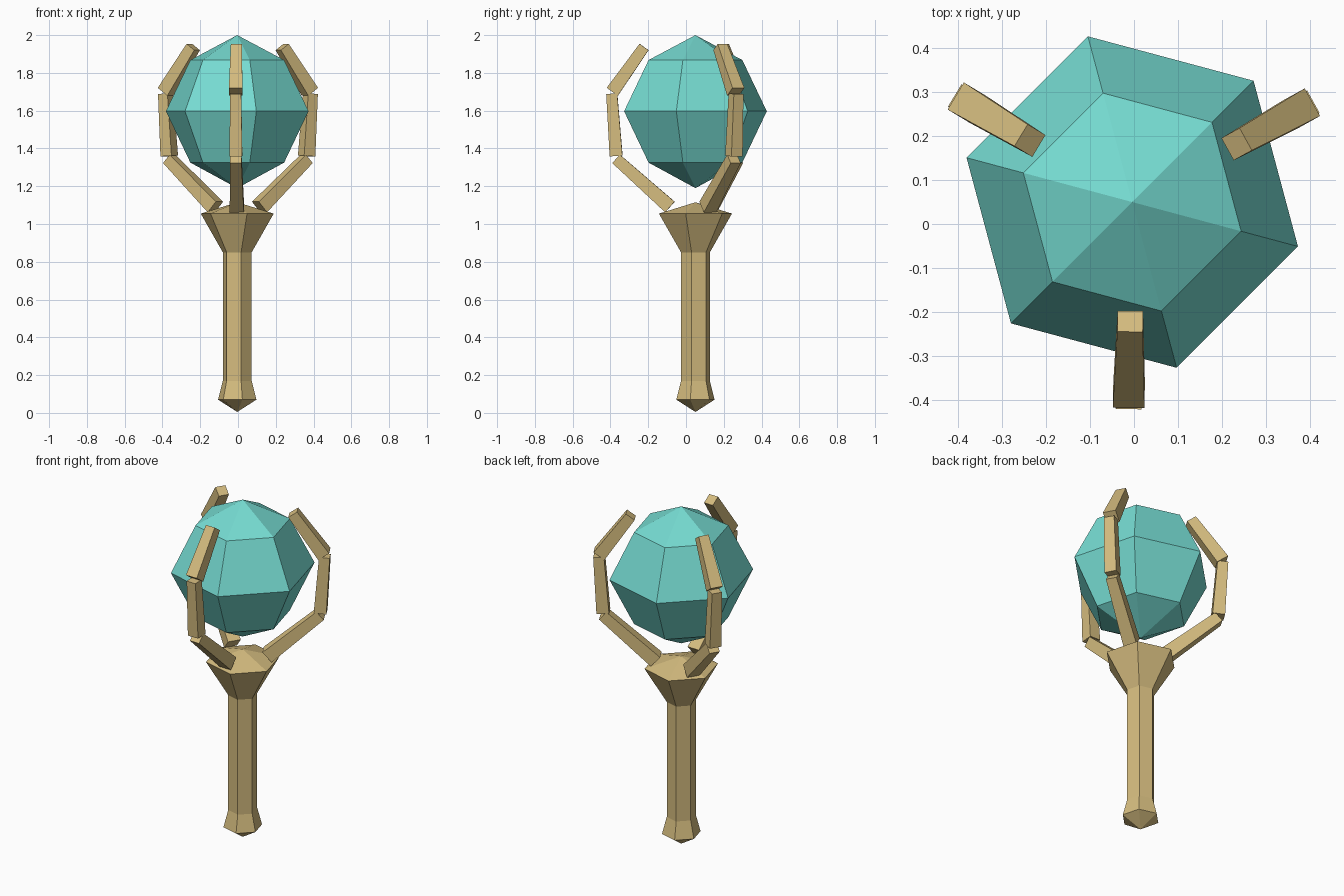
import bpy
import bmesh
from math import cos, sin, radians, sqrt
from mathutils import Vector, Matrix

cube = bpy.data.objects.get("Cube")
if cube:
    bpy.data.objects.remove(cube, do_unlink=True)

AXIS = Vector((-0.004, 0.05, 0))   # shared vertical axis of staff and orb
SIDES = 6


def material(name, rgb):
    mat = bpy.data.materials.new(name)
    mat.use_nodes = True
    mat.diffuse_color = (*rgb, 1)
    mat.node_tree.nodes["Principled BSDF"].inputs["Base Color"].default_value = (*rgb, 1)
    return mat


def add_object(name, bm, mat):
    bmesh.ops.recalc_face_normals(bm, faces=bm.faces)
    mesh = bpy.data.meshes.new(name)
    bm.to_mesh(mesh)
    bm.free()
    mesh.materials.append(mat)
    obj = bpy.data.objects.new(name, mesh)
    obj.location = AXIS
    bpy.context.collection.objects.link(obj)
    return obj


def lathe(name, profile, mat):
    """Six-sided turned solid; profile is (radius, z) with a point at each end."""
    bm = bmesh.new()
    angles = [radians(45 + 360 * i / SIDES) for i in range(SIDES)]
    bottom = bm.verts.new((0, 0, profile[0][1]))
    top = bm.verts.new((0, 0, profile[-1][1]))
    rings = [[bm.verts.new((r * cos(a), r * sin(a), z)) for a in angles]
             for r, z in profile[1:-1]]
    for i in range(SIDES):
        j = (i + 1) % SIDES
        bm.faces.new((bottom, rings[0][j], rings[0][i]))
        bm.faces.new((top, rings[-1][i], rings[-1][j]))
        for lo, hi in zip(rings, rings[1:]):
            bm.faces.new((lo[i], lo[j], hi[j], hi[i]))
    return add_object(name, bm, mat)


def tapered_bar(bm, start, end, w0, w1):
    """Square bar between two points, narrowing from w0 to w1."""
    span = end - start
    along = span.normalized()
    side = Vector((0, 1, 0))
    frame = Matrix((side.cross(along), side, along)).transposed().to_4x4()
    place = Matrix.Translation((start + end) / 2) @ frame @ Matrix.Rotation(radians(45), 4, 'Z')
    bmesh.ops.create_cone(bm, cap_ends=True, segments=4, radius1=w0 / sqrt(2),
                          radius2=w1 / sqrt(2), depth=span.length, matrix=place)


gold = material("dull gold", (0.66, 0.50, 0.21))
teal = material("teal crystal", (0.18, 0.71, 0.64))

# Handle with pommel, shaft and flared head
lathe("handle", [(0, 0.005), (0.105, 0.07), (0.079, 0.17), (0.079, 0.85),
                 (0.2, 1.055), (0, 1.115)], gold)

# Faceted orb
lathe("orb", [(0, 1.19), (0.257, 1.325), (0.391, 1.597), (0.257, 1.868), (0, 2.0)], teal)

# Three claws, each of three jointed bars
for name, angle in (("front_claw", -91), ("left_claw", 29), ("right_claw", 149)):
    bm = bmesh.new()
    tapered_bar(bm, Vector((0.135, 0, 1.09)), Vector((0.42, 0, 1.345)), 0.075, 0.06)
    tapered_bar(bm, Vector((0.42, 0, 1.36)), Vector((0.443, 0, 1.69)), 0.068, 0.058)
    tapered_bar(bm, Vector((0.44, 0, 1.7)), Vector((0.272, 0, 1.937)), 0.072, 0.058)
    claw = add_object(name, bm, gold)
    claw.rotation_euler.z = radians(angle)
